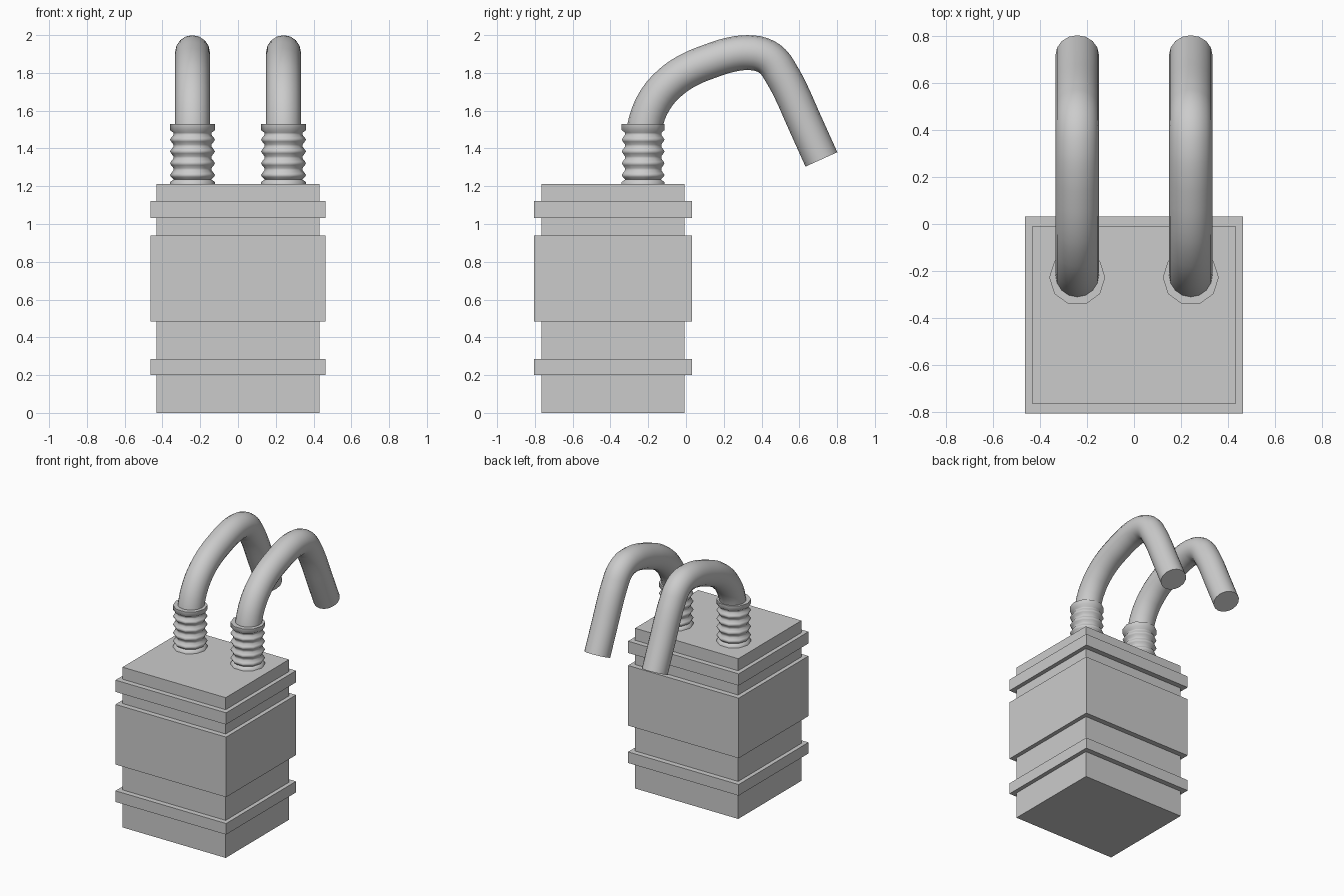
import bpy, bmesh, math

if "Cube" in bpy.data.objects:
    bpy.data.objects.remove(bpy.data.objects["Cube"])

Y_BODY = -0.386          # body centre
X_PIPE, Y_PIPE = 0.241, -0.227


def loft(name, rings, smooth=None):
    """Skin a stack of equal-length vertex rings and cap both ends."""
    bm = bmesh.new()
    loops = [[bm.verts.new(p) for p in ring] for ring in rings]
    n = len(loops[0])
    for a, b in zip(loops, loops[1:]):
        for i in range(n):
            j = (i + 1) % n
            bm.faces.new((a[i], a[j], b[j], b[i]))
    bm.faces.new(loops[0][::-1])
    bm.faces.new(loops[-1])
    bmesh.ops.recalc_face_normals(bm, faces=bm.faces)
    mesh = bpy.data.meshes.new(name)
    bm.to_mesh(mesh)
    bm.free()
    ob = bpy.data.objects.new(name, mesh)
    bpy.context.collection.objects.link(ob)
    if smooth:
        bpy.ops.object.select_all(action='DESELECT')
        ob.select_set(True)
        bpy.context.view_layer.objects.active = ob
        bpy.ops.object.shade_smooth_by_angle(angle=math.radians(smooth))
    return ob


def box_ring(hx, hy, z):
    return [(sx * hx, Y_BODY + sy * hy, z)
            for sx, sy in ((-1, -1), (1, -1), (1, 1), (-1, 1))]


# Body: square block with three raised bands
NARROW, WIDE = (0.432, 0.378), (0.463, 0.418)
steps = [0, 0.2, 0.284, 0.483, 0.938, 1.033, 1.122, 1.213]
rings = []
for i, (z0, z1) in enumerate(zip(steps, steps[1:])):
    size = WIDE if i % 2 else NARROW
    rings += [box_ring(*size, z0), box_ring(*size, z1)]
loft("banded_body", rings)

# Pipe centre line (y, z)
PATH = [(-0.227, 1.3), (-0.226, 1.44), (-0.213, 1.54), (-0.161, 1.66),
        (-0.085, 1.747), (0.005, 1.81), (0.127, 1.862), (0.245, 1.898),
        (0.328, 1.907), (0.405, 1.895), (0.462, 1.858), (0.505, 1.795),
        (0.55, 1.713), (0.62, 1.557), (0.717, 1.342)]

# Bellows profile (radius, z): four ribs under a flat collar
PEAK, VALLEY = 0.119, 0.099
bellows = [(PEAK, 1.2), (PEAK, 1.222), (VALLEY, 1.236)]
for k in range(4):
    z = 1.259 + k * 0.0625
    bellows += [(0.113, z - 0.01), (PEAK, z), (0.113, z + 0.01),
                (VALLEY + 0.002, z + 0.025), (VALLEY + 0.002, z + 0.037)]
bellows += [(PEAK, 1.497), (PEAK, 1.53)]

for side, label in ((-1, "left"), (1, "right")):
    cx = side * X_PIPE
    # Ten-sided ribbed sleeve
    rings = [[(cx + r * math.cos(math.tau * i / 10),
               Y_PIPE + r * math.sin(math.tau * i / 10), z) for i in range(10)]
             for r, z in bellows]
    loft(f"{label}_bellows", rings, 60)

    # Bent pipe: smooth curve swept with a round section
    curve = bpy.data.curves.new(f"{label}_pipe", 'CURVE')
    curve.dimensions = '3D'
    curve.bevel_depth = 0.0925
    curve.bevel_resolution = 6
    curve.resolution_u = 3
    curve.use_fill_caps = True
    spline = curve.splines.new('BEZIER')
    spline.bezier_points.add(len(PATH) - 1)
    for bp, (y, z) in zip(spline.bezier_points, PATH):
        bp.co = (cx, y, z)
        bp.handle_left_type = bp.handle_right_type = 'AUTO'
    pipe = bpy.data.objects.new(f"{label}_pipe", curve)
    bpy.context.collection.objects.link(pipe)
    bpy.ops.object.select_all(action='DESELECT')
    pipe.select_set(True)
    bpy.context.view_layer.objects.active = pipe
    bpy.ops.object.convert(target='MESH')
    bpy.ops.object.shade_smooth_by_angle(angle=math.radians(40))
